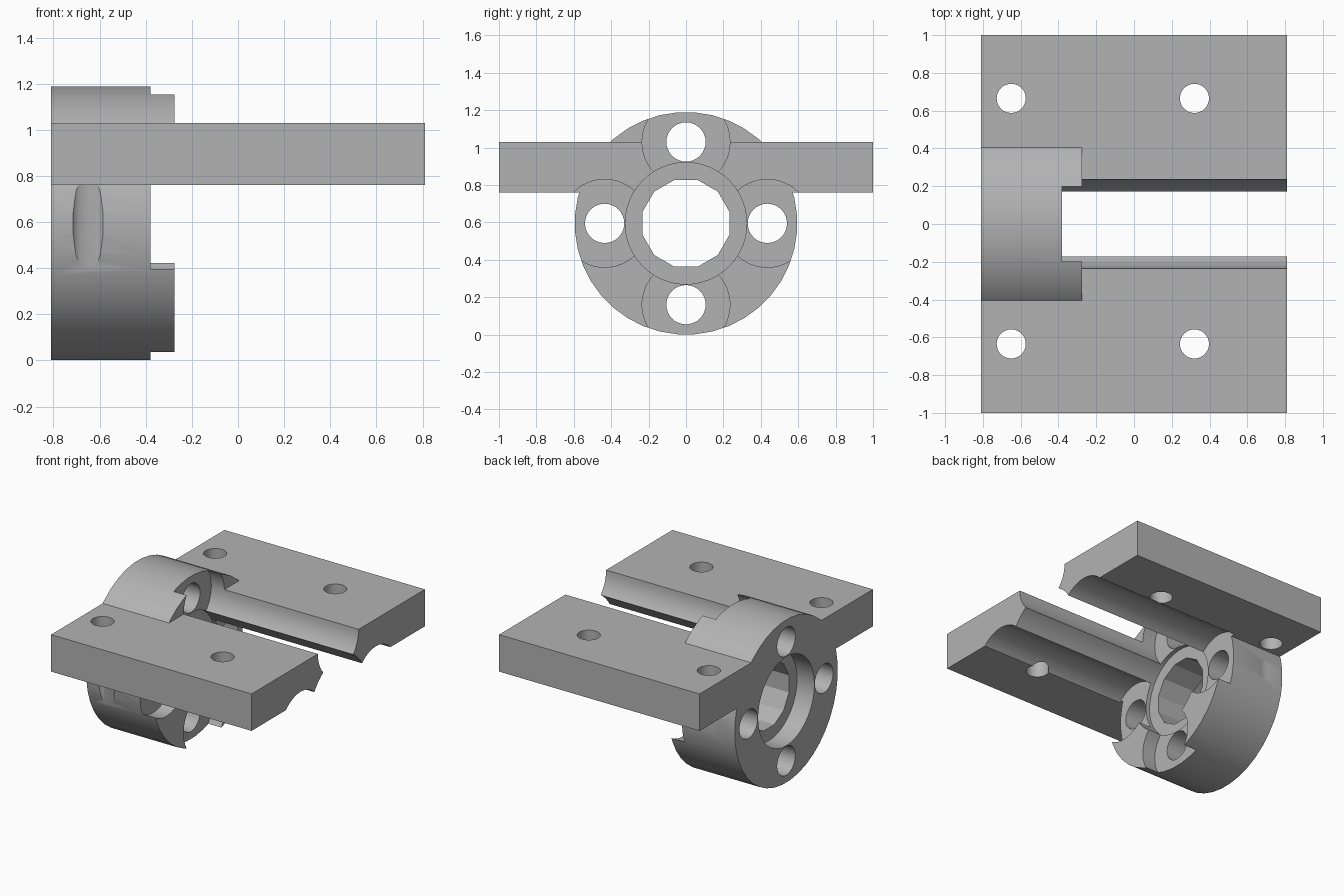
import bpy
import math
from mathutils import Matrix, Vector

if "Cube" in bpy.data.objects:
    bpy.data.objects.remove(bpy.data.objects["Cube"])

END, FLOOR, LUG = -0.81, -0.38, -0.275   # hub stations along x
HUB_Z, HUB_R, BOLT_R = 0.595, 0.595, 0.435

grey = bpy.data.materials.new("plain grey")
grey.use_nodes = True
grey.diffuse_color = (0.45, 0.45, 0.45, 1)
grey.node_tree.nodes["Principled BSDF"].inputs["Base Color"].default_value = (0.45, 0.45, 0.45, 1)


def rod_x(name, x0, x1, y, z, r, sides=48, turn=0.0):
    """Cylinder lying along x."""
    bpy.ops.mesh.primitive_cylinder_add(vertices=sides, radius=r, depth=x1 - x0)
    ob = bpy.context.object
    ob.name = name
    ob.data.transform(Matrix.Translation(((x0 + x1) / 2, y, z))
                      @ Matrix.Rotation(math.pi / 2, 4, 'Y') @ Matrix.Rotation(turn, 4, 'Z'))
    return ob


def rod_z(name, x, y, r):
    """Long vertical cylinder."""
    bpy.ops.mesh.primitive_cylinder_add(vertices=32, radius=r, depth=4)
    ob = bpy.context.object
    ob.name = name
    ob.data.transform(Matrix.Translation((x, y, 0)))
    return ob


def combine(target, tool, operation):
    """Apply an exact boolean and drop the tool."""
    mod = target.modifiers.new(operation.lower(), 'BOOLEAN')
    mod.operation, mod.solver, mod.object = operation, 'EXACT', tool
    bpy.context.view_layer.objects.active = target
    bpy.ops.object.modifier_apply(modifier=mod.name)
    bpy.data.objects.remove(tool)


# Flat mounting plate
bpy.ops.mesh.primitive_cube_add(size=1)
bracket = bpy.context.object
bracket.name = "motor_mount_bracket"
bracket.data.transform(Matrix.Translation((0, 0, 0.895)) @ Matrix.Diagonal((1.62, 2, 0.27, 1)))

# Round hub with projecting lugs
combine(bracket, rod_x("hub", END, LUG, 0, HUB_Z, HUB_R, 40, math.pi / 40), 'UNION')

# Clearance for four bolt heads, running the length of the plate, and the bolt holes
for i in range(4):
    a = i * math.pi / 2
    y, z = BOLT_R * math.cos(a), HUB_Z + BOLT_R * math.sin(a)
    combine(bracket, rod_x("bolt_clearance", FLOOR, 1, y, z, 0.235), 'DIFFERENCE')
    combine(bracket, rod_x("bolt_hole", -1, 0, y, z, 0.105, 32), 'DIFFERENCE')

# Central channel, rear bearing seat and faceted bore
combine(bracket, rod_x("centre_channel", FLOOR - 0.03, 1, 0, HUB_Z, 0.325), 'DIFFERENCE')
combine(bracket, rod_x("rear_seat", -1, END + 0.14, 0, HUB_Z, 0.325), 'DIFFERENCE')
combine(bracket, rod_x("shaft_bore", -1, 0, 0, HUB_Z, 0.24, 12, math.pi / 12), 'DIFFERENCE')

# Four vertical mounting holes, two of which graze the hub
for x in (-0.65, 0.32):
    for y in (-0.635, 0.665):
        combine(bracket, rod_z("mounting_hole", x, y, 0.077), 'DIFFERENCE')

bracket.data.materials.clear()
bracket.data.materials.append(grey)
for poly in bracket.data.polygons:
    poly.material_index = 0
bpy.ops.object.select_all(action='DESELECT')
bracket.select_set(True)
bpy.context.view_layer.objects.active = bracket
bpy.ops.object.shade_smooth_by_angle(angle=math.radians(28))
